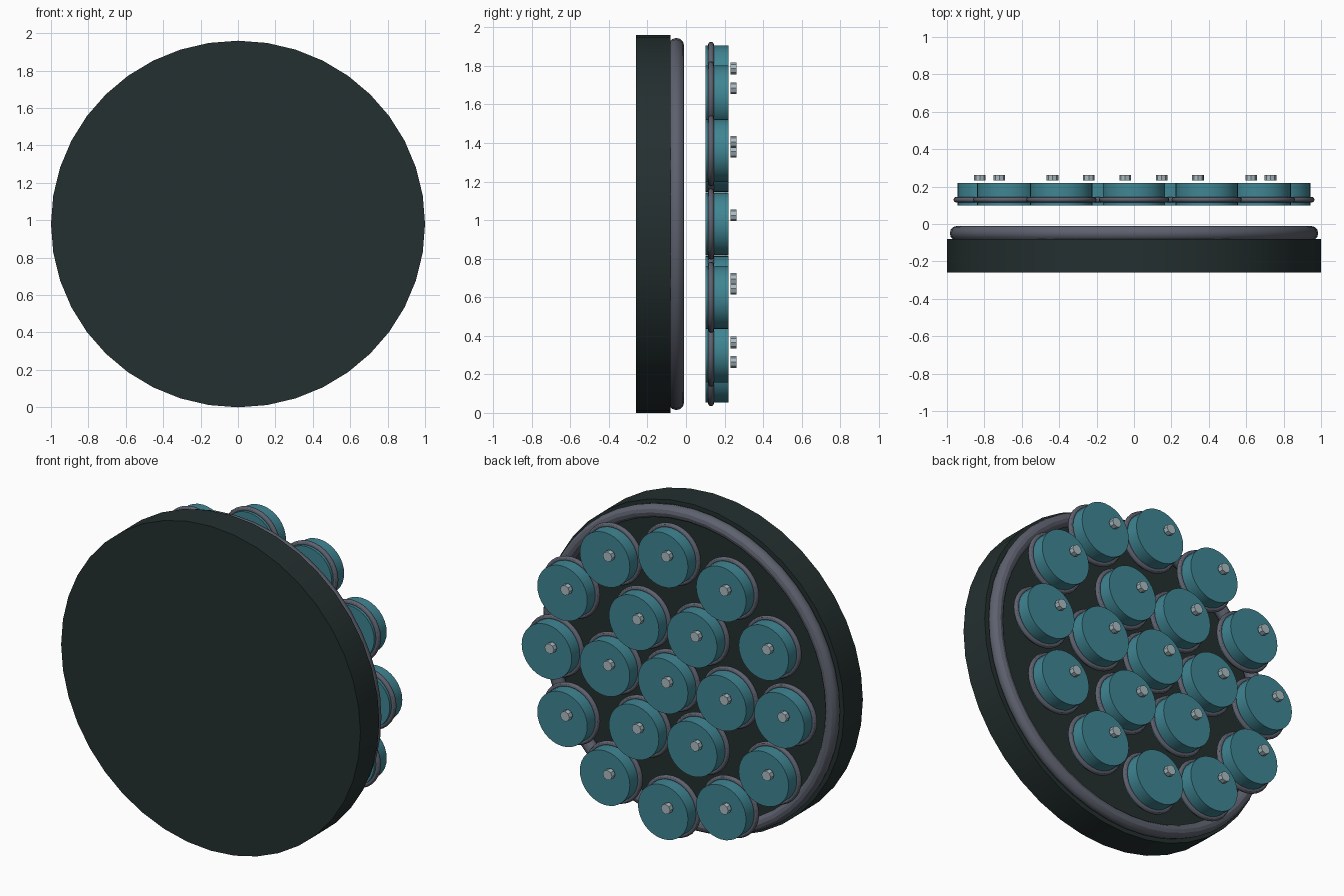
import bpy, math

if "Cube" in bpy.data.objects:
    bpy.data.objects.remove(bpy.data.objects["Cube"])

CZ = 0.98      # height of the disc centre
SQ = 0.98      # slight vertical squash of the round parts


def material(name, rgb):
    m = bpy.data.materials.new(name)
    m.diffuse_color = (*rgb, 1)
    m.use_nodes = True
    m.node_tree.nodes["Principled BSDF"].inputs["Base Color"].default_value = m.diffuse_color
    return m


dark = material("dark green black", (0.018, 0.029, 0.029))
grey = material("slate grey", (0.11, 0.12, 0.155))
teal = material("teal", (0.05, 0.235, 0.29))
steel = material("pale steel", (0.40, 0.50, 0.54))


def finish(name, mat):
    ob = bpy.context.object
    ob.name = name
    ob.scale = (1, SQ, 1)          # local y becomes vertical after the turn
    ob.data.materials.append(mat)
    bpy.ops.object.shade_smooth_by_angle(angle=math.radians(30))
    return ob


def disc(name, x, z, y0, y1, r, sides, mat):
    bpy.ops.mesh.primitive_cylinder_add(
        vertices=sides, radius=r, depth=y1 - y0,
        location=(x, (y0 + y1) / 2, z), rotation=(math.pi / 2, 0, 0))
    return finish(name, mat)


def ring(name, x, y, z, major, minor, segs, mat):
    bpy.ops.mesh.primitive_torus_add(
        major_radius=major, minor_radius=minor, major_segments=segs,
        minor_segments=12, location=(x, y, z), rotation=(math.pi / 2, 0, 0))
    return finish(name, mat)


# Base plate and raised rim
disc("base_plate", 0, CZ, -0.26, -0.08, 1.0, 40, dark)
ring("plate_rim", 0, -0.05, CZ, 0.945, 0.04, 48, grey)

# Centre button, ring of six, ring of twelve
spots = [(0, 0)]
for radius, count in ((0.389, 6), (0.777, 12)):
    for i in range(count):
        a = 2 * math.pi * i / count
        spots.append((radius * math.cos(a), radius * math.sin(a) * SQ))

for i, (x, z) in enumerate(spots):
    disc(f"button_{i}", x, CZ + z, 0.10, 0.22, 0.167, 32, teal)
    ring(f"button_collar_{i}", x, 0.13, CZ + z, 0.173, 0.015, 32, grey)
    # small stud, set off to one side of the button
    disc(f"stud_{i}", x - 0.047, CZ + z + 0.045, 0.232, 0.263, 0.031, 8, steel)
